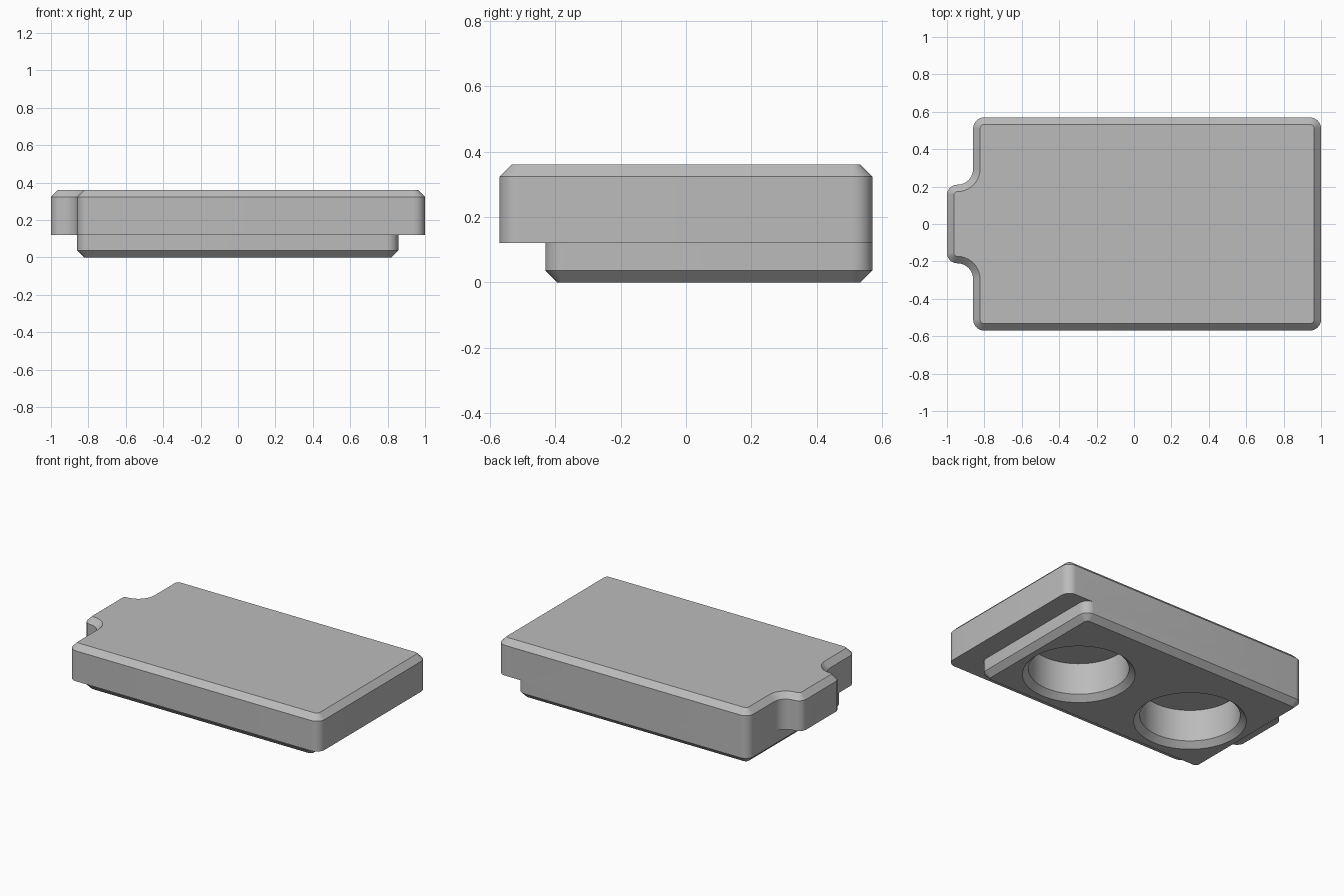
import bpy, bmesh, math
from mathutils import Vector

cube = bpy.data.objects.get("Cube")
if cube:
    bpy.data.objects.remove(cube, do_unlink=True)

CHAMFER = 0.037
SEAM = 0.12
HEIGHT = 0.36

grey = bpy.data.materials.new("plain grey")
grey.use_nodes = True
colour = (0.5, 0.5, 0.5, 1)
grey.diffuse_color = colour
grey.node_tree.nodes["Principled BSDF"].inputs["Base Color"].default_value = colour


def rounded_outline(corners, inset, steps=10):
    """Counter-clockwise outline with filleted corners, offset inwards."""
    points = []
    for i, (x, y, r) in enumerate(corners):
        p = Vector((x, y))
        before = Vector(corners[i - 1][:2])
        after = Vector(corners[(i + 1) % len(corners)][:2])
        u, v = (p - before).normalized(), (after - p).normalized()
        centre = p + r * (v - u)
        radius = r - inset if u.cross(v) > 0 else r + inset
        for k in range(steps + 1):
            t = math.pi / 2 * k / steps
            points.append(centre + radius * (u * math.sin(t) - v * math.cos(t)))
    return points


def loft(name, rings):
    """Closed solid through (outline, z) rings, from bottom to top."""
    bm = bmesh.new()
    loops = [[bm.verts.new((p.x, p.y, z)) for p in pts] for pts, z in rings]
    for low, high in zip(loops, loops[1:]):
        n = len(low)
        for i in range(n):
            j = (i + 1) % n
            bm.faces.new((low[i], low[j], high[j], high[i]))
    bm.faces.new(loops[0][::-1])
    bm.faces.new(loops[-1])
    bmesh.ops.recalc_face_normals(bm, faces=bm.faces)
    mesh = bpy.data.meshes.new(name)
    bm.to_mesh(mesh)
    bm.free()
    mesh.materials.append(grey)
    obj = bpy.data.objects.new(name, mesh)
    bpy.context.collection.objects.link(obj)
    return obj


def circle(x, radius, sides=64):
    return [Vector((x + radius * math.cos(a), radius * math.sin(a)))
            for a in (math.tau * k / sides for k in range(sides))]


def combine(target, tool, operation):
    mod = target.modifiers.new(operation, "BOOLEAN")
    mod.operation = operation
    mod.solver = "EXACT"
    mod.object = tool
    bpy.context.view_layer.objects.active = target
    bpy.ops.object.modifier_apply(modifier=mod.name)
    bpy.data.objects.remove(tool, do_unlink=True)


# Upper body with the tab on one end and a chamfered top
R, TAB_R, NECK_R = 0.06, 0.055, 0.085
body_corners = [(-0.86, -0.57, R), (1, -0.57, R), (1, 0.57, R), (-0.86, 0.57, R),
                (-0.86, 0.21, NECK_R), (-1, 0.21, TAB_R),
                (-1, -0.21, TAB_R), (-0.86, -0.21, NECK_R)]
edge = rounded_outline(body_corners, 0)
body = loft("body", [(edge, SEAM), (edge, HEIGHT - CHAMFER),
                     (rounded_outline(body_corners, CHAMFER), HEIGHT)])

# Smaller foot, flush with the back and the tab end, chamfered underneath
foot_corners = [(-0.86, -0.43, R), (0.857, -0.43, R), (0.857, 0.57, R), (-0.86, 0.57, R)]
edge = rounded_outline(foot_corners, 0)
foot = loft("foot", [(rounded_outline(foot_corners, CHAMFER), 0),
                     (edge, CHAMFER), (edge, SEAM)])
combine(body, foot, "UNION")

# Two round blind pockets with chamfered rims in the underside
POCKET_R, POCKET_DEPTH = 0.305, 0.25
for x in (-0.443, 0.437):
    pocket = loft("pocket", [(circle(x, POCKET_R + 2 * CHAMFER), -CHAMFER),
                             (circle(x, POCKET_R), CHAMFER),
                             (circle(x, POCKET_R), POCKET_DEPTH)])
    combine(body, pocket, "DIFFERENCE")

# Smooth the rounded corners, keep chamfer edges crisp
bpy.ops.object.select_all(action="DESELECT")
body.select_set(True)
bpy.context.view_layer.objects.active = body
bpy.ops.object.shade_smooth_by_angle(angle=math.radians(30))
